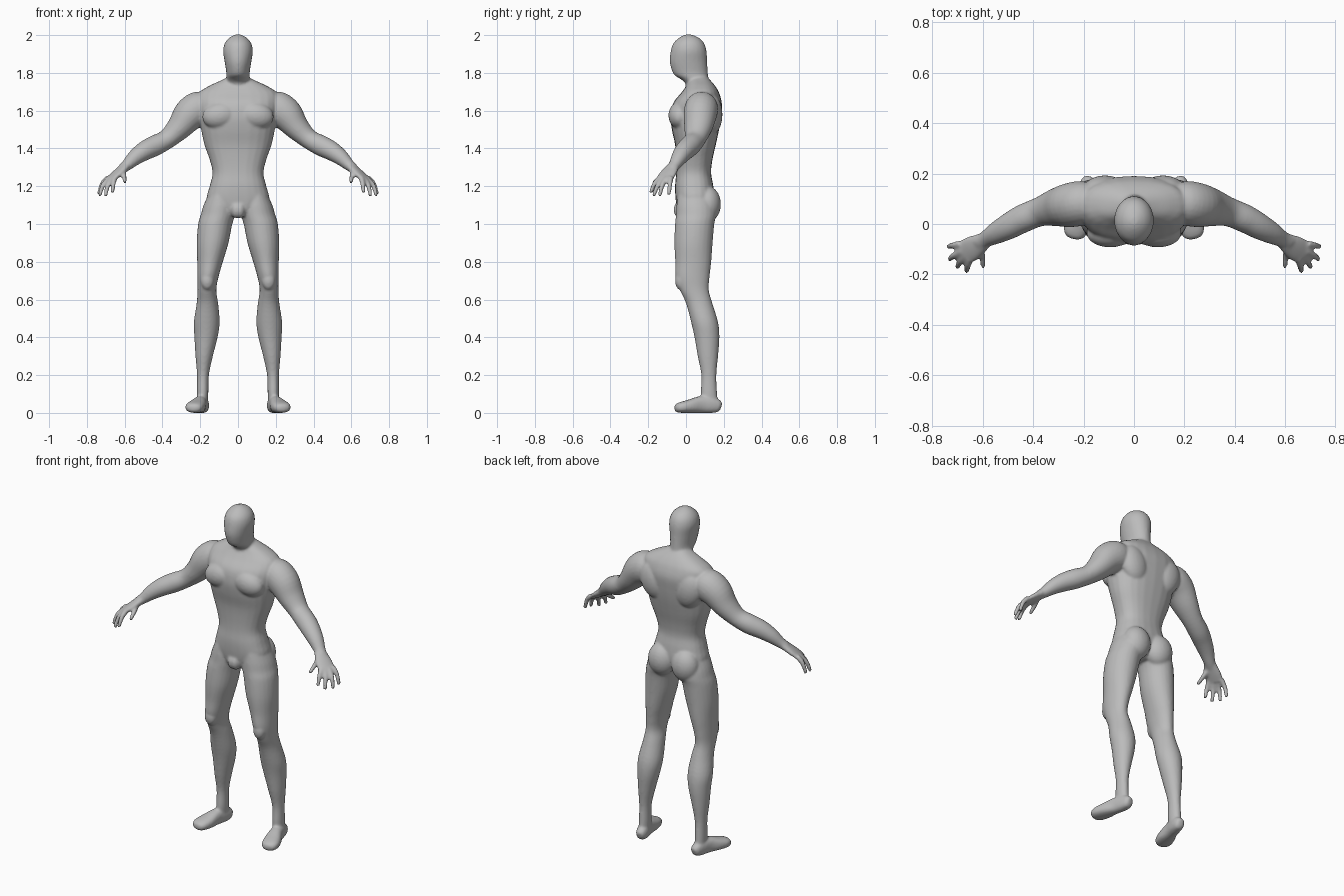
import bpy, bmesh, math
from mathutils import Vector, Matrix

bm = bmesh.new()
SIDES = 24


def blend(p0, p1, p2, p3, t):
    """Catmull-Rom interpolation of two neighbouring sections."""
    return [0.5 * (2 * b + (c - a) * t + (2 * a - 5 * b + 4 * c - d) * t * t
                   + (3 * b - a - 3 * c + d) * t ** 3)
            for a, b, c, d in zip(p0, p1, p2, p3)]


def tube(sections, hint=(1, 0, 0), flat=False, power=2.0, mirror=True, steps=4):
    """Loft closed rings (x, y, z, half width along hint, other half width)."""
    s, n = sections, len(sections)
    path = [blend(s[max(i - 1, 0)], s[i], s[i + 1], s[min(i + 2, n - 1)], k / steps)
            for i in range(n - 1) for k in range(steps)] + [list(s[-1])]
    for sign in ((1, -1) if mirror else (1,)):
        rings = []
        for i, p in enumerate(path):
            a, b = path[max(i - 1, 0)], path[min(i + 1, len(path) - 1)]
            t = Vector((0, 0, 1)) if flat else (Vector(b[:3]) - Vector(a[:3])).normalized()
            u = Vector(hint)
            u = (u - t * u.dot(t)).normalized()
            v = t.cross(u)
            ring = []
            for k in range(SIDES):
                ang = 2 * math.pi * k / SIDES
                c, d = math.cos(ang), math.sin(ang)
                c = math.copysign(abs(c) ** (2 / power), c)
                d = math.copysign(abs(d) ** (2 / power), d)
                q = Vector(p[:3]) + u * c * p[3] + v * d * p[4]
                ring.append(bm.verts.new((q.x * sign, q.y, q.z)))
            rings.append(ring)
        for r, q in zip(rings, rings[1:]):
            for k in range(SIDES):
                j = (k + 1) % SIDES
                bm.faces.new((r[k], r[j], q[j], q[k]))
        bm.faces.new(rings[0])
        bm.faces.new(rings[-1])


def upright(rows, **kw):
    """Rows of (z, x min, x max, y front, y back)."""
    tube([((a + b) / 2, (f + k) / 2, z, (b - a) / 2, (k - f) / 2)
          for z, a, b, f, k in rows], flat=True, **kw)


def centred(rows, **kw):
    upright([(z, -w, w, f, k) for z, w, f, k in rows], mirror=False, **kw)


def muscle(loc, size, tilt=0.0):
    for sign in (1, -1):
        m = (Matrix.Translation((loc[0] * sign, loc[1], loc[2]))
             @ Matrix.Rotation(tilt * sign, 4, 'Y') @ Matrix.Diagonal((*size, 1)))
        bmesh.ops.create_uvsphere(bm, u_segments=24, v_segments=14, radius=1, matrix=m)


# Torso from pelvis to collar
centred([(1.04, .05, -.03, .10), (1.07, .12, -.045, .13), (1.13, .165, -.055, .15),
         (1.20, .150, -.058, .145), (1.27, .135, -.052, .133), (1.34, .150, -.052, .140),
         (1.42, .178, -.058, .158), (1.50, .195, -.075, .175), (1.57, .205, -.082, .185),
         (1.64, .212, -.068, .190), (1.695, .205, -.025, .175), (1.73, .155, .0, .155),
         (1.76, .09, .015, .13), (1.78, .05, .03, .11)], power=2.4)

# Neck and head
centred([(1.68, .085, .0, .15), (1.74, .071, -.002, .13), (1.765, .064, -.025, .12),
         (1.785, .062, -.058, .117), (1.81, .063, -.074, .115), (1.86, .071, -.086, .112),
         (1.915, .079, -.081, .109), (1.955, .071, -.068, .097), (1.982, .051, -.042, .074),
         (1.997, .028, -.018, .045), (2.003, .012, .0, .025)])

# Chest, shoulder blade, buttock and groin masses
muscle((.095, -.035, 1.575), (.095, .058, .07), .2)
muscle((.115, .135, 1.58), (.085, .058, .11), .3)
muscle((.078, .115, 1.105), (.082, .070, .095))
muscle((.01, -.03, 1.075), (.028, .036, .045))

# Legs
upright([(1.17, .03, .150, -.04, .13), (1.10, .012, .182, -.05, .155),
         (1.05, .014, .197, -.053, .160), (1.0, .03, .211, -.058, .150),
         (.90, .05, .219, -.062, .141), (.80, .08, .216, -.057, .134),
         (.72, .103, .215, -.056, .125), (.65, .115, .214, -.032, .121),
         (.58, .105, .219, .0, .140), (.48, .097, .234, .027, .170),
         (.40, .108, .231, .045, .177), (.30, .133, .225, .062, .170),
         (.20, .154, .217, .081, .161), (.10, .157, .217, .078, .165),
         (.04, .160, .215, .088, .170)])
muscle((.162, -.028, .70), (.035, .03, .05))

# Feet
tube([(.180, .186, .032, .016, .018), (.182, .172, .036, .028, .033),
      (.188, .135, .042, .034, .043), (.201, .08, .044, .036, .045),
      (.218, .02, .035, .048, .036), (.233, -.025, .029, .048, .029),
      (.241, -.048, .025, .036, .022), (.244, -.058, .024, .018, .012)], power=2.4)

# Arms: half widths run along the vertical outline, then in depth
tube([(.15, .085, 1.625, .06, .07), (.20, .083, 1.615, .090, .087),
      (.255, .075, 1.58, .088, .088), (.312, .065, 1.51, .067, .075),
      (.375, .048, 1.45, .052, .058), (.44, .022, 1.415, .055, .056),
      (.495, -.008, 1.387, .051, .052), (.545, -.035, 1.352, .042, .044),
      (.588, -.06, 1.312, .030, .033), (.615, -.078, 1.29, .024, .032)],
     hint=(0, 0, 1))
muscle((.385, .075, 1.445), (.03, .03, .03))

# Palms
tube([(.585, -.058, 1.315, .028, .026), (.615, -.080, 1.288, .042, .022),
      (.645, -.098, 1.263, .050, .019), (.675, -.115, 1.238, .050, .015)],
     hint=(-.55, -.8, .1))

# Fingers and thumbs: base, knuckle, tip
for base, knuckle, tip in (
        ((.688, -.080, 1.245), (.719, -.085, 1.212), (.738, -.090, 1.155)),
        ((.683, -.105, 1.240), (.716, -.126, 1.203), (.733, -.140, 1.148)),
        ((.670, -.125, 1.238), (.690, -.150, 1.203), (.702, -.172, 1.148)),
        ((.652, -.138, 1.245), (.660, -.166, 1.214), (.664, -.187, 1.165)),
        ((.610, -.090, 1.285), (.602, -.130, 1.250), (.598, -.172, 1.220))):
    tube([(*base, .015, .015), (*knuckle, .013, .013), (*tip, .010, .010)],
         hint=(1, 0, .1))

bmesh.ops.recalc_face_normals(bm, faces=bm.faces)
mesh = bpy.data.meshes.new("body")
bm.to_mesh(mesh)
bm.free()
body = bpy.data.objects.new("body", mesh)
bpy.context.collection.objects.link(body)

# One plain grey skin
grey = bpy.data.materials.new("plain grey")
grey.diffuse_color = (.5, .5, .5, 1)
mesh.materials.append(grey)

# Fuse all masses into one skin and soften the joins
fuse = body.modifiers.new("fuse", 'REMESH')
fuse.mode = 'VOXEL'
fuse.voxel_size = .007
fuse.use_smooth_shade = True
soften = body.modifiers.new("soften", 'SMOOTH')
soften.factor = .5
soften.iterations = 6
